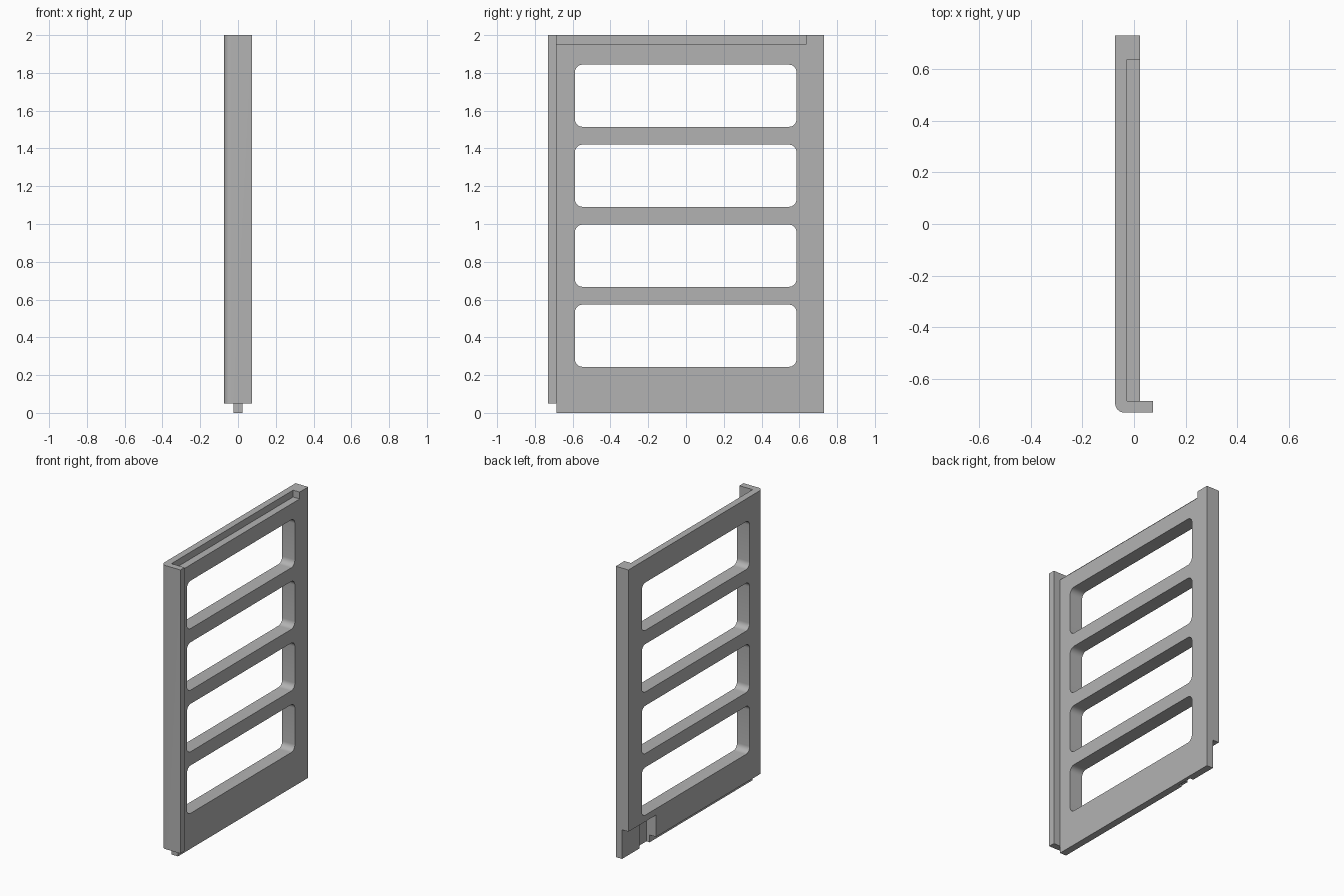
import bpy, bmesh, math
from mathutils import Vector

default = bpy.data.objects.get("Cube")
if default:
    bpy.data.objects.remove(default, do_unlink=True)

grey = bpy.data.materials.new("plain_grey")
grey.use_nodes = True
colour = (0.45, 0.45, 0.45, 1)
grey.diffuse_color = colour
grey.node_tree.nodes["Principled BSDF"].inputs["Base Color"].default_value = colour

BACK, FACE, TONGUE = -0.073, 0.023, -0.025   # x of the main faces
LIP = -0.685                                 # inner side of the front lip
END = 0.73


def prism(name, outline, direction):
    """Extrude a closed outline along a vector."""
    bm = bmesh.new()
    face = bm.faces.new([bm.verts.new(p) for p in outline])
    made = bmesh.ops.extrude_face_region(bm, geom=[face])["geom"]
    verts = [v for v in made if isinstance(v, bmesh.types.BMVert)]
    bmesh.ops.translate(bm, verts=verts, vec=Vector(direction))
    bmesh.ops.recalc_face_normals(bm, faces=bm.faces)
    mesh = bpy.data.meshes.new(name)
    bm.to_mesh(mesh)
    bm.free()
    mesh.materials.append(grey)
    obj = bpy.data.objects.new(name, mesh)
    bpy.context.collection.objects.link(obj)
    return obj


def box(name, x, y, z):
    outline = [(x[0], y[0], z[0]), (x[1], y[0], z[0]),
               (x[1], y[1], z[0]), (x[0], y[1], z[0])]
    return prism(name, outline, (0, 0, z[1] - z[0]))


def arc(cu, cv, r, start, steps=8):
    """Quarter circle of points starting at an angle in degrees."""
    angles = [math.radians(start + 90 * i / steps) for i in range(steps + 1)]
    return [(cu + r * math.cos(a), cv + r * math.sin(a)) for a in angles]


def window(name, y, z, r=0.04):
    corners = (arc(y[1] - r, z[1] - r, r, 0) + arc(y[0] + r, z[1] - r, r, 90)
               + arc(y[0] + r, z[0] + r, r, 180) + arc(y[1] - r, z[0] + r, r, 270))
    return prism(name, [(-0.3, u, v) for u, v in corners], (0.6, 0, 0))


# Panel with a front lip and a rounded outer corner
r = 0.035
plan = arc(BACK + r, -END + r, r, 180) + [
    (0.073, -END), (0.073, LIP), (FACE, LIP), (FACE, END), (BACK, END)]
panel = prism("slotted_panel", [(x, y, 0) for x, y in plan], (0, 0, 2))

# Rebates along the top and bottom edges, and the rear corner pocket
cutters = [
    box("top_rebate", (-0.027, 0.3), (LIP, 0.637), (1.953, 2.2)),
    box("lip_foot_cut", (-0.3, 0.3), (-1, LIP), (-0.2, 0.05)),
    box("bottom_rebate", (-0.3, TONGUE), (-1.1, 1), (-0.2, 0.05)),
    box("corner_pocket", (-0.3, TONGUE), (0.43, 1), (-0.3, 0.2)),
    box("deep_pocket", (-0.4, 0), (0.43, 0.54), (-0.4, 0.2)),
]

# Four rounded windows
for i in range(4):
    low = 0.244 + i * 0.4235
    cutters.append(window("window_cut", (-0.588, 0.585), (low, low + 0.329)))

bpy.context.view_layer.objects.active = panel
for cutter in cutters:
    cutter.hide_render = True
    mod = panel.modifiers.new(cutter.name, "BOOLEAN")
    mod.operation = "DIFFERENCE"
    mod.solver = "EXACT"
    mod.object = cutter
    bpy.ops.object.modifier_apply(modifier=mod.name)
    bpy.data.objects.remove(cutter, do_unlink=True)

# Smooth the rounded corners, keep the edges sharp
bpy.ops.object.select_all(action="DESELECT")
panel.select_set(True)
bpy.ops.object.shade_smooth_by_angle(angle=math.radians(30))
